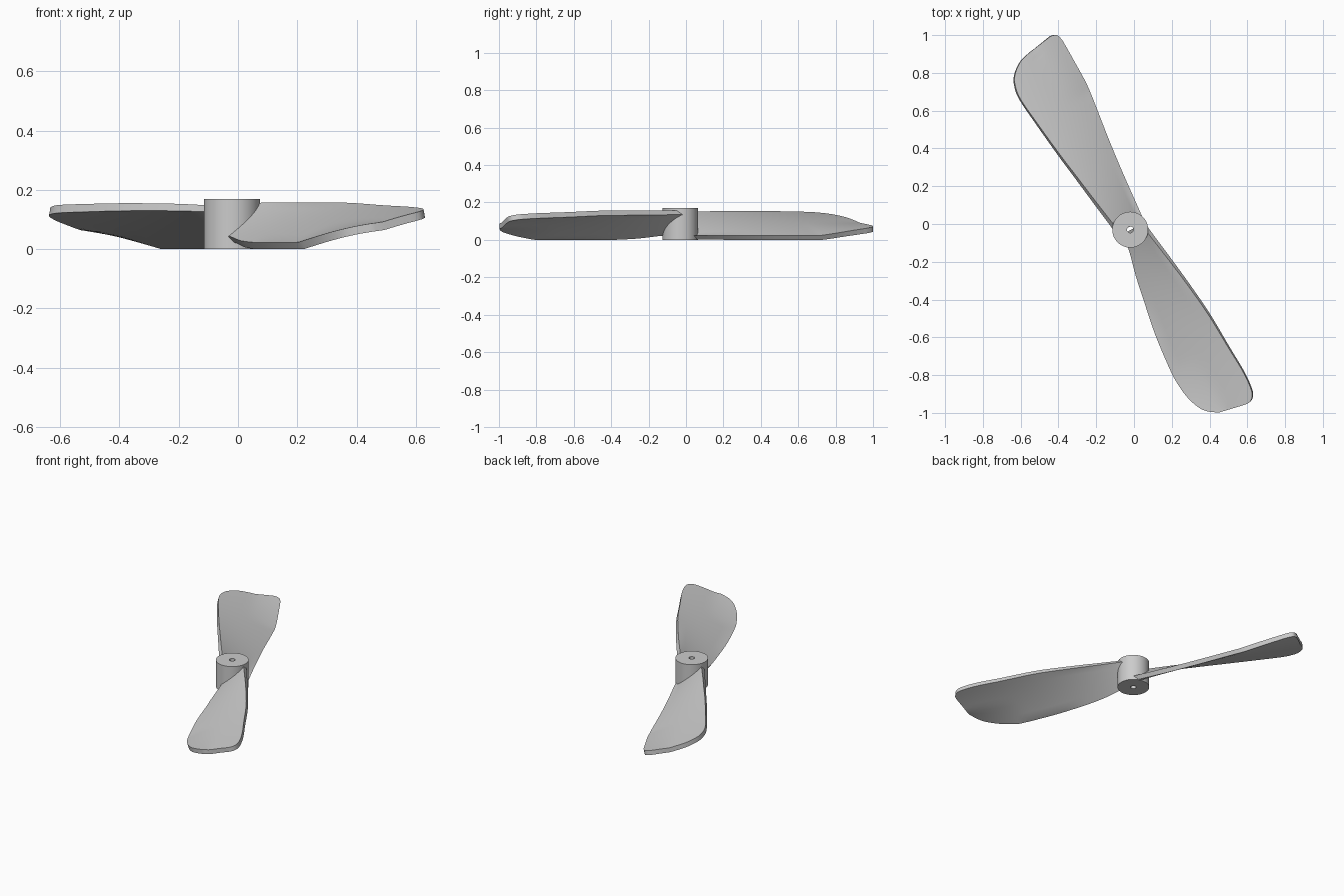
import bpy, bmesh, math
from mathutils import Vector

if "Cube" in bpy.data.objects:
    bpy.data.objects.remove(bpy.data.objects["Cube"])

HUB = Vector((-0.02, -0.03))
HUB_R, HUB_H, BORE_R = 0.095, 0.17, 0.017
THICK = 0.028


def finish(bm, name):
    bmesh.ops.recalc_face_normals(bm, faces=bm.faces)
    me = bpy.data.meshes.new(name)
    bm.to_mesh(me)
    bm.free()
    ob = bpy.data.objects.new(name, me)
    bpy.context.collection.objects.link(ob)
    bpy.ops.object.select_all(action='DESELECT')
    ob.select_set(True)
    bpy.context.view_layer.objects.active = ob
    bpy.ops.object.shade_smooth_by_angle(angle=math.radians(35))
    return ob


def spline(pts, t):
    """Catmull-Rom point at t in 0..1."""
    n = len(pts) - 1
    i = min(int(t * n), n - 1)
    u = t * n - i
    p = [Vector(pts[max(0, min(n, i + k))]) for k in (-1, 0, 1, 2)]
    return 0.5 * (2 * p[1] + (p[2] - p[0]) * u
                  + (2 * p[0] - 5 * p[1] + 4 * p[2] - p[3]) * u * u
                  + (3 * p[1] - p[0] - 3 * p[2] + p[3]) * u ** 3)


def pitch_height(x, y, ang):
    """Top surface height of the twisted blade above plan point x, y."""
    d = Vector((math.cos(ang), math.sin(ang)))
    rel = Vector((x, y)) - HUB
    s = rel.dot(d)
    n = rel.dot(Vector((-d.y, d.x)))
    z = 0.092 + n / (1 + 2 * max(s, 0)) - 0.3 * n * n
    z += 0.09 * max(0, s - 0.75) * max(0, -n / 0.15)
    return z


def blade(name, high, low, ang, rows=45, cols=10):
    bm = bmesh.new()
    top, bot = [], []
    for i in range(rows + 1):
        a, b = spline(high, i / rows), spline(low, i / rows)
        tr, br = [], []
        for j in range(cols + 1):
            p = a.lerp(b, j / cols)
            z, e = pitch_height(p.x, p.y, ang), 0.002
            zx = (pitch_height(p.x + e, p.y, ang) - z) / e
            zy = (pitch_height(p.x, p.y + e, ang) - z) / e
            v = Vector((p.x, p.y, min(0.157, max(0.023, z))))
            w = v - Vector((-zx, -zy, 1)).normalized() * THICK
            w.z = max(0.0, w.z)
            tr.append(bm.verts.new(v))
            br.append(bm.verts.new(w))
        top.append(tr)
        bot.append(br)
    # upper and lower skins
    for g in (top, bot):
        for i in range(rows):
            for j in range(cols):
                bm.faces.new((g[i][j], g[i + 1][j], g[i + 1][j + 1], g[i][j + 1]))
    # rim around the blade
    for j in (0, cols):
        for i in range(rows):
            bm.faces.new((top[i][j], top[i + 1][j], bot[i + 1][j], bot[i][j]))
    for i in (0, rows):
        for j in range(cols):
            bm.faces.new((top[i][j], top[i][j + 1], bot[i][j + 1], bot[i][j]))
    return finish(bm, name)


# Hub: cylinder with a through bore
bm = bmesh.new()
profile = [(BORE_R, 0), (HUB_R, 0), (HUB_R, HUB_H), (BORE_R, HUB_H)]
SEG = 64
rings = [[bm.verts.new((HUB.x + r * math.cos(2 * math.pi * k / SEG),
                        HUB.y + r * math.sin(2 * math.pi * k / SEG), z))
          for k in range(SEG)] for r, z in profile]
for q in range(4):
    r0, r1 = rings[q], rings[(q + 1) % 4]
    for k in range(SEG):
        m = (k + 1) % SEG
        bm.faces.new((r0[k], r0[m], r1[m], r1[k]))
finish(bm, "hub")

# Rear blade: plan outlines of its high and low edges
blade("rear_blade",
      [(-.08, -.04), (-.11, 0), (-.2, .116), (-.3, .247), (-.394, .37), (-.51, .53),
       (-.60, .66), (-.628, .73), (-.63, .79), (-.60, .86), (-.55, .91)],
      [(.05, .02), (.03, .07), (-.05, .25), (-.13, .44), (-.22, .67), (-.26, .76),
       (-.315, .86), (-.36, .94), (-.385, .98), (-.41, 1.0), (-.44, .995)],
      math.radians(118))

# Front blade
blade("front_blade",
      [(.04, 0), (.075, -.05), (.21, -.225), (.31, -.36), (.40, -.49), (.5, -.656),
       (.57, -.77), (.61, -.85), (.626, -.905), (.61, -.945), (.56, -.965)],
      [(-.07, -.06), (-.03, -.13), (.008, -.27), (.05, -.40), (.11, -.58), (.19, -.77),
       (.23, -.845), (.28, -.915), (.34, -.97), (.39, -.992), (.45, -.998)],
      math.radians(-62))
